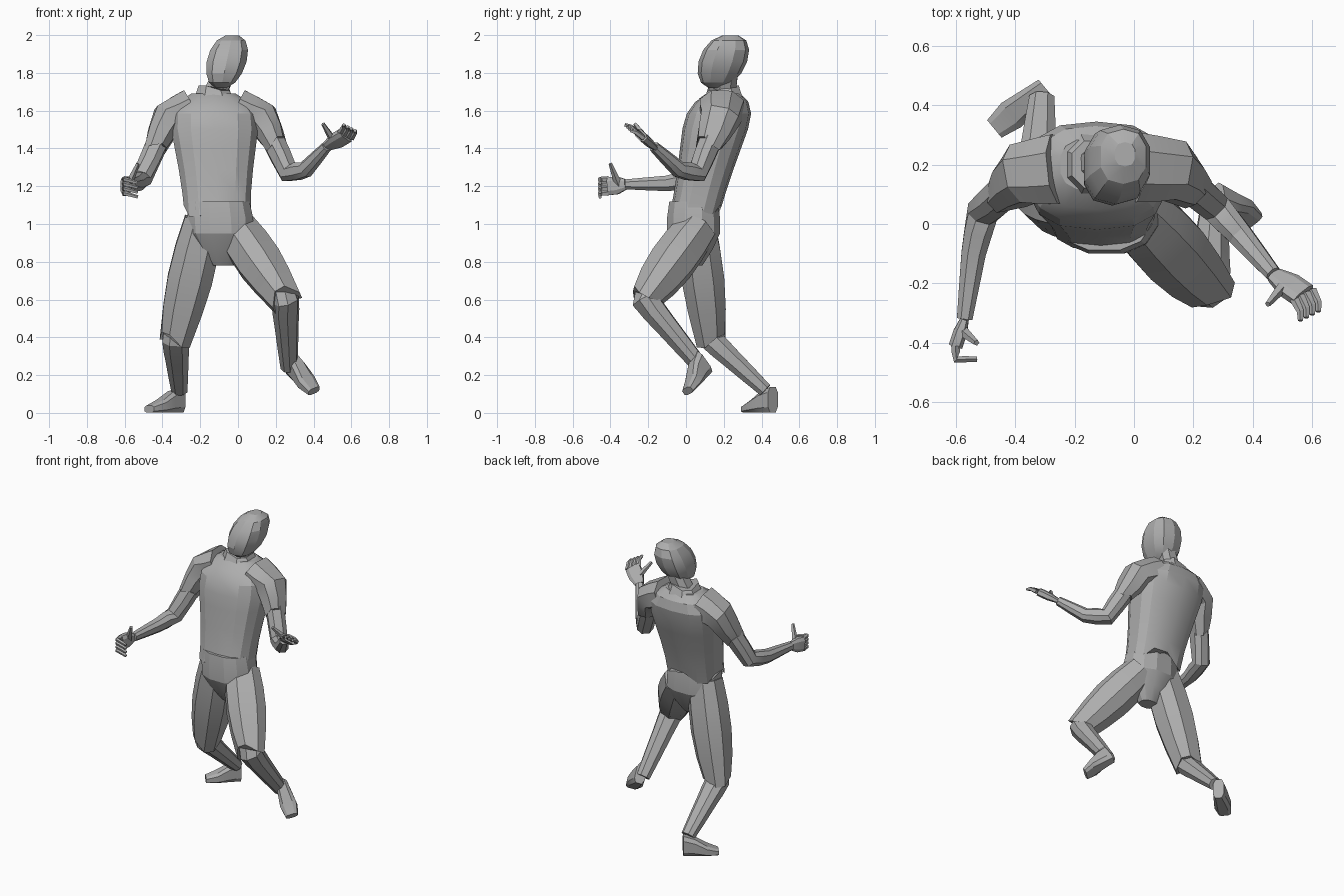
import bpy, bmesh
from math import sin, cos, pi, radians
from mathutils import Vector

cube = bpy.data.objects.get("Cube")
if cube:
    bpy.data.objects.remove(cube)

shade = (.42, .42, .42, 1)
grey = bpy.data.materials.new("plain_grey")
grey.use_nodes = True
grey.diffuse_color = shade
grey.node_tree.nodes["Principled BSDF"].inputs["Base Color"].default_value = shade

LEVEL = (Vector((1, 0, 0)), Vector((0, 1, 0)))
parts = []


def power(value, exponent):
    return abs(value) ** exponent * (1 if value > 0 else -1)


def loft(name, points, widths, depths, sides=8, ref=(1, 0, 0), frame=None, box=.85, zigzag=0):
    """Skin a closed tube through points; zigzag frays the last ring."""
    bm = bmesh.new()
    last = len(points) - 1
    rings = []
    for i, (centre, width, depth) in enumerate(zip(points, widths, depths)):
        along = (points[min(i + 1, last)] - points[max(i - 1, 0)]).normalized()
        if frame:
            u, v = frame
        else:
            u = Vector(ref)
            u = (u - along * u.dot(along)).normalized()
            v = along.cross(u)
        ring = []
        for k in range(sides):
            angle = 2 * pi * (k + .5) / sides
            p = centre + u * width * power(cos(angle), box) + v * depth * power(sin(angle), box)
            if i == last:
                p += along * zigzag * (-1) ** (k // 2)
            ring.append(bm.verts.new(p))
        rings.append(ring)
    for low, high in zip(rings, rings[1:]):
        for k in range(sides):
            n = (k + 1) % sides
            bm.faces.new((low[k], low[n], high[n], high[k]))
    bm.faces.new(rings[0][::-1])
    bm.faces.new(rings[-1])
    bmesh.ops.recalc_face_normals(bm, faces=bm.faces)
    mesh = bpy.data.meshes.new(name)
    bm.to_mesh(mesh)
    bm.free()
    mesh.materials.append(grey)
    obj = bpy.data.objects.new(name, mesh)
    bpy.context.collection.objects.link(obj)
    parts.append(obj)


def scaled(widths, ratio):
    return [w * ratio for w in widths]


def limb(name, joints, start, end, bulge=0, depth=1, **options):
    """Taper a tube along joints, with one extra ring between each pair."""
    points = [joints[0]]
    for joint in joints[1:]:
        points += [points[-1].lerp(joint, .5), joint]
    steps = len(points) - 1
    widths = [start + (end - start) * i / steps + bulge * sin(pi * i / steps)
              for i in range(steps + 1)]
    loft(name, points, widths, scaled(widths, depth), **options)


def arm(side, shoulder, elbow, forearm, wrist, ref):
    """Sleeve over the upper half of a bent bare arm."""
    cuff = shoulder.lerp(elbow, .5)
    limb(side + "_sleeve", [shoulder.lerp(neck_base, .5), shoulder, cuff],
         .125, .07, .01, depth=.85, ref=(0, 1, 0), zigzag=.018)
    limb(side + "_arm", [shoulder.lerp(elbow, .4), elbow, forearm, wrist], .06, .028, .006, ref=ref)


def hand(side, wrist, knuckles, spread, reach, curl, thumb_tip):
    """Flat palm with four curled fingers and a thumb."""
    limb(side + "_palm", [wrist, knuckles], .03, .05, .01, depth=.5, ref=spread, box=.7)
    for i in range(4):
        base = knuckles + spread * (i - 1.5)
        bend = base + reach
        limb(f"{side}_finger_{i + 1}", [base, bend, bend + curl], .016, .009, sides=5, ref=spread)
    thumb_base = wrist.lerp(knuckles, .4)
    limb(side + "_thumb", [thumb_base, thumb_tip], .022, .01, sides=5, ref=spread)


def leg(side, hip, knee, ankle, ref):
    """Trouser thigh ending in a ragged hem, and a bare lower leg."""
    limb(side + "_thigh", [hip, hip.lerp(knee, .5), knee], .11, .087, .028,
         depth=.95, ref=ref, zigzag=.025)
    limb(side + "_shin", [hip.lerp(knee, .92), knee, knee.lerp(ankle, .35), ankle],
         .075, .045, .012, depth=.88, ref=ref)


def foot(side, heel, toe, up):
    """Wedge that thins from heel to toe on a flat sole."""
    up = up.normalized()
    across = up.cross(toe - heel).normalized()
    heights = [.07, .058, .035, .02]
    points = [heel.lerp(toe, i / 3) + up * h for i, h in enumerate(heights)]
    loft(side + "_foot", points, [.035, .045, .055, .04], heights,
         frame=(across, up), box=.6)


# Shirt, from the collar down to a jagged hem
neck_base = Vector((-.13, .2, 1.67))
waist = Vector((-.11, .05, 1.05))
shirt_drop = [0, .07, .17, .3, .45, .65, .85, 1]
shirt_width = [.12, .19, .23, .235, .22, .2, .185, .18]
loft("shirt", [neck_base.lerp(waist, t) + Vector((0, 0, .02)) for t in shirt_drop],
     shirt_width, scaled(shirt_width, .74), sides=14, frame=LEVEL, box=.75, zigzag=.03)

# Hips, narrowing to the crotch
hip_width = [.165, .18, .18, .13, .06]
loft("hips", [Vector((-.1 + .005 * i, .04, 1.12 - .085 * i)) for i in range(5)],
     hip_width, scaled(hip_width, .8), sides=12, frame=LEVEL)

# Collar, neck and head, with the jaw pushed forward
chin = Vector((-.09, .155, 1.72))
crown = Vector((-.03, .235, 2))
limb("collar", [neck_base, neck_base + Vector((0, 0, .05))], .11, .085, zigzag=.012)
limb("neck", [neck_base, chin.lerp(crown, .3) + Vector((0, .04, 0))], .065, .06)
turns = [pi * (i + .5) / 7 for i in range(7)]
head_width = [.11 * power(sin(a), .8) * (1 - .06 * cos(a)) for a in turns]
loft("head", [chin.lerp(crown, .5 - .51 * cos(a)) for a in turns],
     head_width, scaled(head_width, 1.17), sides=10, frame=LEVEL, box=.8)

# Arms and hands
right_wrist = Vector((-.57, -.32, 1.21))
left_wrist = Vector((.47, -.17, 1.41))
arm("right", Vector((-.37, .17, 1.56)), Vector((-.51, .04, 1.24)), Vector((-.54, -.1, 1.215)),
    right_wrist, (1, 0, 0))
arm("left", Vector((.13, .18, 1.56)), Vector((.27, .06, 1.27)), Vector((.36, -.04, 1.29)),
    left_wrist, (1, 1, 0))
hand("right", right_wrist, Vector((-.6, -.41, 1.2)), Vector((0, 0, -.025)),
     Vector((0, -.045, 0)), Vector((.07, 0, -.02)), Vector((-.53, -.4, 1.32)))
hand("left", left_wrist, Vector((.57, -.24, 1.47)), Vector((.02, .01, -.01)),
     Vector((.02, -.04, .03)), Vector((0, -.03, .01)), Vector((.45, -.27, 1.53)))

# Legs and feet
leg("right", Vector((-.18, .05, 1.02)), Vector((-.33, .13, .39)), Vector((-.31, .42, .12)), (1, 0, 0))
leg("left", Vector((-.01, .06, .98)), Vector((.25, -.22, .6)), Vector((.27, .08, .24)), (1, .9, 0))
foot("right", Vector((-.3, .46, 0)), Vector((-.47, .32, 0)), Vector((0, 0, 1)))
foot("left", Vector((.27, .13, .21)), Vector((.4, .02, .1)), Vector((.1, -.5, .7)))

# Soft shading with crisp folds
bpy.ops.object.select_all(action="DESELECT")
for obj in parts:
    obj.select_set(True)
bpy.context.view_layer.objects.active = parts[0]
bpy.ops.object.shade_smooth_by_angle(angle=radians(22))
